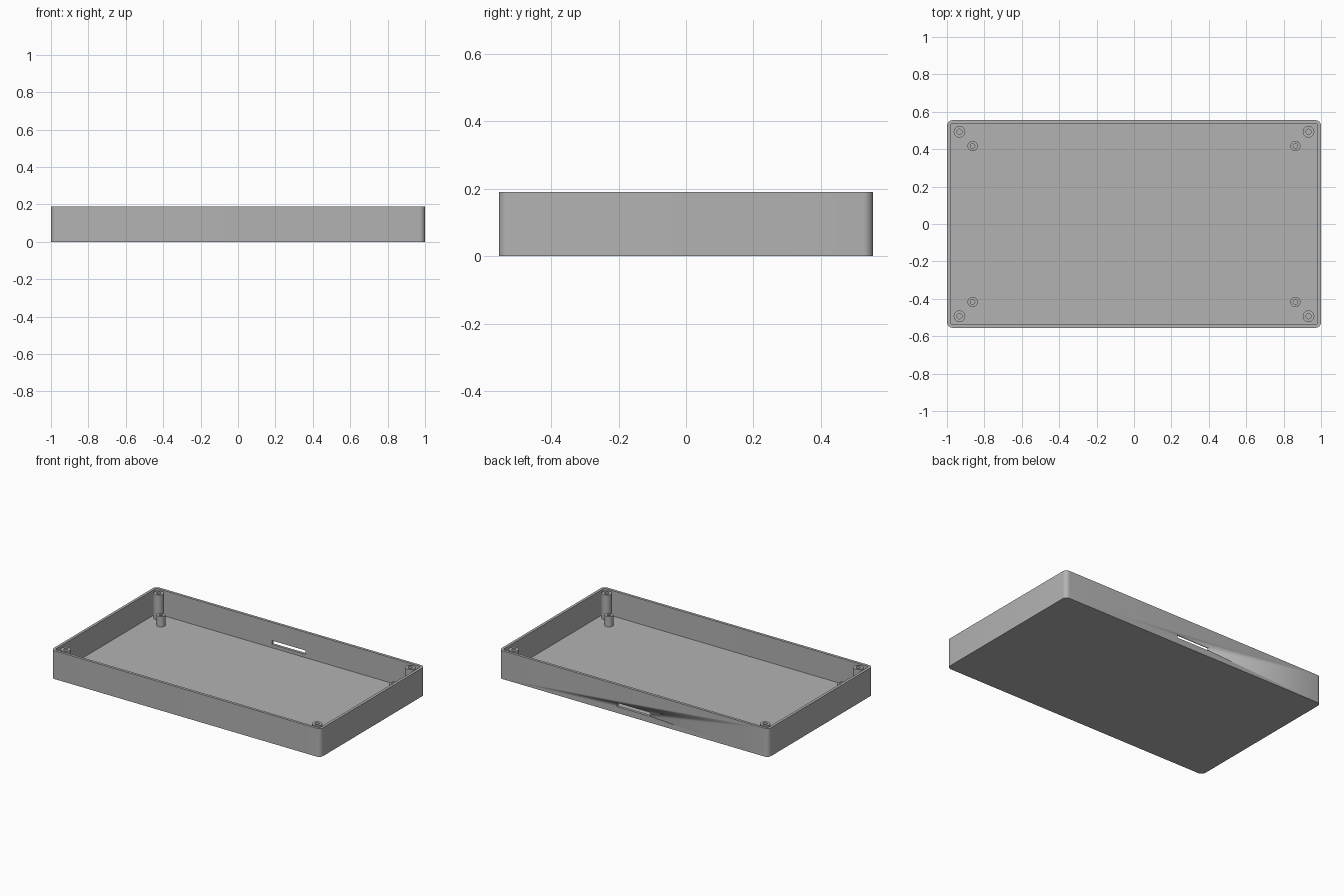
import bpy, bmesh
from math import sin, cos, pi, radians

cube = bpy.data.objects.get("Cube")
if cube:
    bpy.data.objects.remove(cube, do_unlink=True)

grey = bpy.data.materials.new("grey plastic")
grey.use_nodes = True
grey.diffuse_color = (0.45, 0.45, 0.45, 1)
grey.node_tree.nodes["Principled BSDF"].inputs["Base Color"].default_value = (0.45, 0.45, 0.45, 1)

HEIGHT, FLOOR = 0.19, 0.02
HALF_X, HALF_Y, WALL, CORNER = 1.0, 0.555, 0.018, 0.03


def rounded_rect(hx, hy, r, steps=8):
    """Outline of a rectangle with round corners, anticlockwise."""
    points = []
    for quarter, (sx, sy) in enumerate([(1, 1), (-1, 1), (-1, -1), (1, -1)]):
        for i in range(steps + 1):
            a = (quarter + i / steps) * pi / 2
            points.append((sx * (hx - r) + r * cos(a), sy * (hy - r) + r * sin(a)))
    return points


def circle(r, sides=32):
    return [(r * cos(2 * pi * i / sides), r * sin(2 * pi * i / sides)) for i in range(sides)]


def loft(name, sections, location=(0, 0, 0)):
    """Closed solid skinned through (outline, z) sections, capped at both ends."""
    bm = bmesh.new()
    rings = [[bm.verts.new((x, y, z)) for x, y in outline] for outline, z in sections]
    for low, high in zip(rings, rings[1:]):
        for i in range(len(low)):
            j = (i + 1) % len(low)
            bm.faces.new((low[i], low[j], high[j], high[i]))
    bm.faces.new(rings[0][::-1])
    bm.faces.new(rings[-1])
    bmesh.ops.recalc_face_normals(bm, faces=bm.faces)
    mesh = bpy.data.meshes.new(name)
    bm.to_mesh(mesh)
    bm.free()
    mesh.materials.append(grey)
    obj = bpy.data.objects.new(name, mesh)
    obj.location = location
    bpy.context.collection.objects.link(obj)
    bpy.ops.object.select_all(action="DESELECT")
    obj.select_set(True)
    bpy.context.view_layer.objects.active = obj
    bpy.ops.object.shade_smooth_by_angle(angle=radians(30))
    return obj


# Open tray with rounded corners
outer = rounded_rect(HALF_X, HALF_Y, CORNER)
inner = rounded_rect(HALF_X - WALL, HALF_Y - WALL, CORNER - WALL)
tray = loft("tray", [(outer, 0), (outer, HEIGHT), (inner, HEIGHT), (inner, FLOOR)])

# Port slot through the back wall
slot = rounded_rect(0.125, 0.05, 0.001, 1)
cutter = loft("slot_cutter", [(slot, 0.042), (slot, 0.068)], (0, HALF_Y - WALL / 2, 0))
cutter.hide_render = True
cutter.hide_viewport = True
cutter.display_type = "WIRE"
cut = tray.modifiers.new("port slot", "BOOLEAN")
cut.operation = "DIFFERENCE"
cut.solver = "EXACT"
cut.object = cutter


def hollow_post(name, x, y, radius, bore, top):
    rim, hole = circle(radius), circle(bore)
    loft(name, [(rim, FLOOR - 0.005), (rim, top), (hole, top), (hole, FLOOR + 0.005)], (x, y, 0))


# Tall lid screw posts and short board standoffs in each corner
for side, sx in (("left", 1), ("right", -1)):
    for end, sy in (("front", -1), ("back", 1)):
        hollow_post(f"{end}_{side}_screw_post", sx * 0.933, sy * 0.493, 0.031, 0.014, HEIGHT - 0.003)
        hollow_post(f"{end}_{side}_standoff", sx * 0.863, sy * 0.417, 0.027, 0.012, 0.09)
